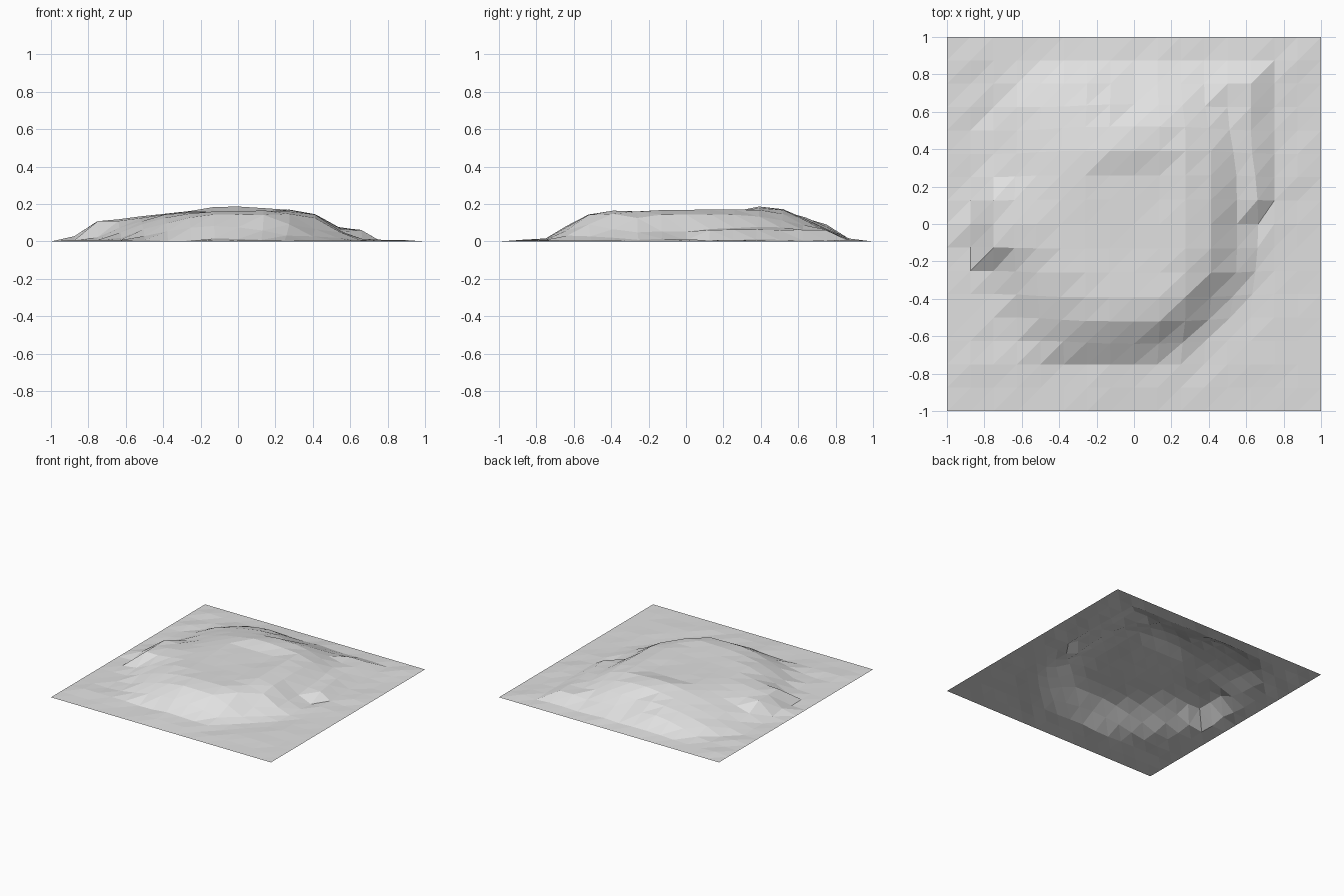
import bpy, bmesh, math, random

if "Cube" in bpy.data.objects:
    bpy.data.objects.remove(bpy.data.objects["Cube"])
random.seed(4)

CELLS = 16
FLOOR = .157
# One row per compass direction, counter-clockwise from +x:
# lip radius, lip height, crown height, knee radius, knee height, foot radius
SLOPES = [
    (.43, .137, .172, .55, .045, .67), (.46, .14, .175, .6, .065, .75),
    (.56, .135, .175, .72, .075, .95), (.56, .16, .178, .72, .1, .93),
    (.51, .175, .185, .64, .11, .88), (.54, .155, .182, .81, .095, .95),
    (.54, .14, .16, .82, .07, 1.02), (.45, .145, .155, .7, .075, .86),
    (.45, .14, .155, .75, .105, .92), (.45, .14, .152, .67, .075, .79),
    (.5, .14, .155, .68, .08, .86), (.565, .14, .16, .68, .075, .8),
    (.52, .142, .162, .63, .08, .76), (.55, .14, .162, .63, .06, .72),
    (.47, .14, .165, .58, .055, .68), (.46, .137, .17, .59, .05, .7),
]


def mix(a, b, t):
    return a + (b - a) * min(1, max(0, t))


def slope_at(angle):
    """Blend the two nearest slope rows."""
    turn = (angle / math.tau) % 1 * len(SLOPES)
    i = int(turn) % len(SLOPES)
    after = SLOPES[(i + 1) % len(SLOPES)]
    return [mix(a, b, turn % 1) for a, b in zip(SLOPES[i], after)]


def height(x, y):
    r = math.hypot(x, y)
    lip, edge, crown, knee, shelf, foot = slope_at(math.atan2(y, x))
    inner = lip - .13
    if r < inner:                       # shallow basin inside the crown
        return mix(crown, FLOOR, (inner - r) / .12)
    if r < lip:                         # gently sloping top
        return mix(crown, edge, (r - inner) / .13)
    if r < knee:                        # steep wall
        return mix(edge, shelf, (r - lip) / (knee - lip))
    return mix(shelf, 0, (r - knee) / (foot - knee))


def warp(x, y):
    """Spread the middle of the grid so its edges follow the mesa rim."""
    pull = min(1, max(0, (.75 - math.hypot(x, y)) / .2))
    return x * (1 + (.1 if x > 0 else .04) * pull), y * (1 + .04 * pull)


# Faceted ground sheet
bm = bmesh.new()
grid = []
for j in range(CELLS + 1):
    row = []
    for i in range(CELLS + 1):
        gx, gy = 2 * i / CELLS - 1, 2 * j / CELLS - 1
        x, y = warp(gx, gy)
        z = height(x, y)
        if -.8 < gx < -.6 and abs(gy) < .15:    # steep-sided tongue
            z = max(z, .108)
        if .45 < gx < .65 and .1 < gy < .8:     # low terrace along one side
            z = max(z, .06)
        if max(abs(gx), abs(gy)) < 1:           # uneven ground
            z += random.uniform(0, .01 if z < .05 else .004)
        row.append(bm.verts.new((x, y, z)))
    grid.append(row)
for low, high in zip(grid, grid[1:]):
    for i in range(CELLS):
        bm.faces.new((low[i], low[i + 1], high[i + 1]))
        bm.faces.new((low[i], high[i + 1], high[i]))

mesh = bpy.data.meshes.new("terrain_mesa")
bm.to_mesh(mesh)
bm.free()
terrain = bpy.data.objects.new("terrain_mesa", mesh)
bpy.context.collection.objects.link(terrain)

# Pale grey stone
stone = bpy.data.materials.new("pale_grey")
stone.use_nodes = True
colour = (.75, .75, .75, 1)
stone.diffuse_color = colour
stone.node_tree.nodes["Principled BSDF"].inputs["Base Color"].default_value = colour
mesh.materials.append(stone)
